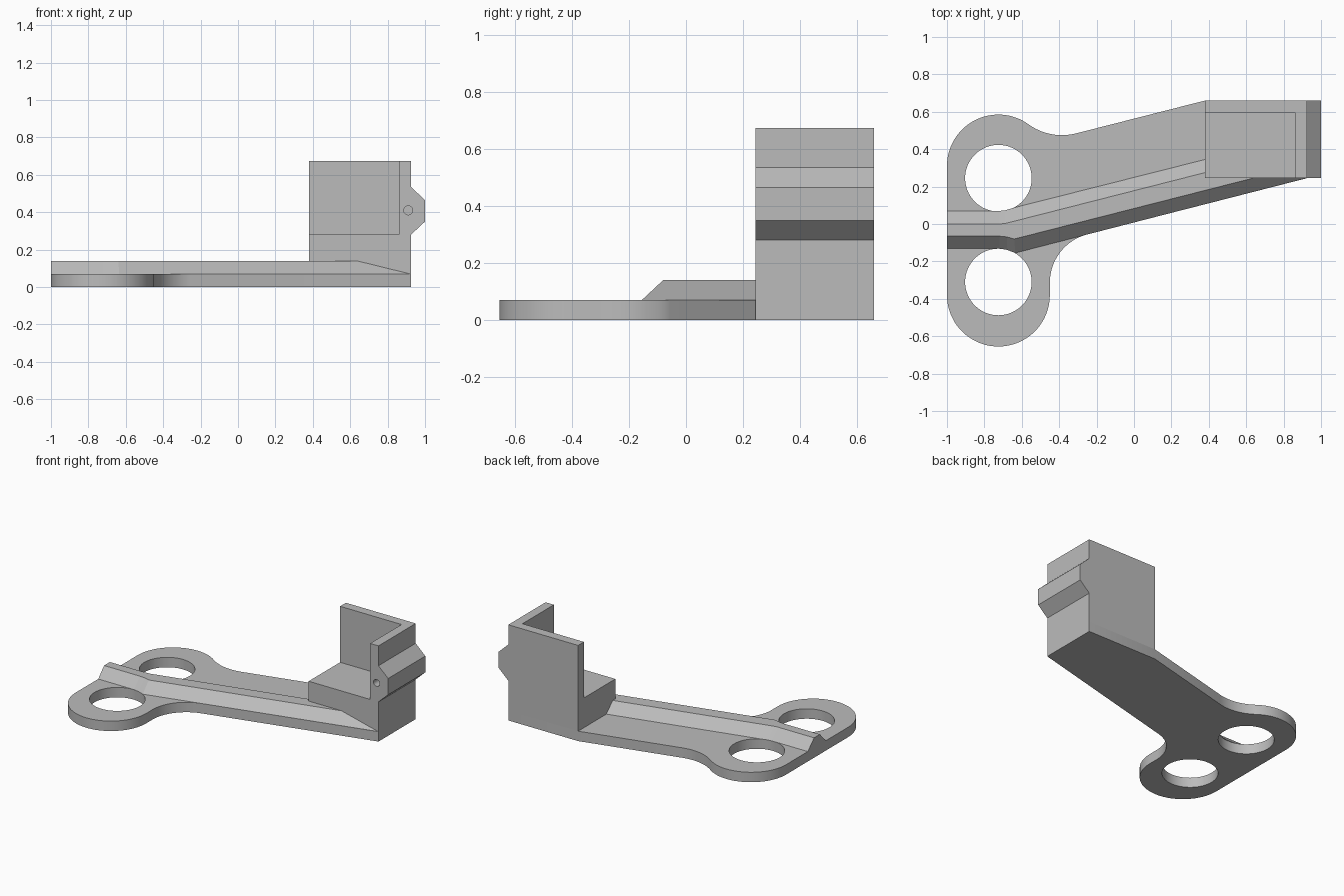
import bpy, bmesh
from math import sin, cos, radians
from mathutils import Matrix

cube = bpy.data.objects.get("Cube")
if cube:
    bpy.data.objects.remove(cube)

GREY = bpy.data.materials.new("plain grey")
GREY.use_nodes = True
GREY.diffuse_color = (0.5, 0.5, 0.5, 1)
GREY.node_tree.nodes["Principled BSDF"].inputs["Base Color"].default_value = (0.5, 0.5, 0.5, 1)


def finish(name, bm):
    bmesh.ops.recalc_face_normals(bm, faces=bm.faces)
    mesh = bpy.data.meshes.new(name)
    bm.to_mesh(mesh)
    bm.free()
    obj = bpy.data.objects.new(name, mesh)
    mesh.materials.append(GREY)
    bpy.context.collection.objects.link(obj)
    return obj


def prism(name, points, direction):
    """Closed outline pushed along a direction."""
    bm = bmesh.new()
    face = bm.faces.new([bm.verts.new(p) for p in points])
    new = bmesh.ops.extrude_face_region(bm, geom=[face], use_keep_orig=True)["geom"]
    bmesh.ops.translate(bm, vec=direction, verts=[v for v in new if isinstance(v, bmesh.types.BMVert)])
    return finish(name, bm)


def arc(cx, cy, r, start, end, steps=24):
    angles = [radians(start + (end - start) * i / steps) for i in range(steps + 1)]
    return [(cx + r * cos(a), cy + r * sin(a)) for a in angles]


def cut(obj, cutter):
    cutter.hide_render = True
    mod = obj.modifiers.new("cut", 'BOOLEAN')
    mod.operation, mod.solver, mod.object = 'DIFFERENCE', 'EXACT', cutter
    select(obj)
    bpy.ops.object.modifier_apply(modifier=mod.name)
    bpy.data.objects.remove(cutter)


def select(obj):
    bpy.ops.object.select_all(action='DESELECT')
    obj.select_set(True)
    bpy.context.view_layer.objects.active = obj


T = 0.07            # plate thickness and rib height
FRONT, BACK, RIGHT, LEFT = 0.245, 0.66, 0.925, 0.38
TILT = 14.5         # angle of the arm

# Base plate: two rounded lugs blended into a slanted arm
outline = arc(-0.725, -0.38, 0.275, 180, 360, 40)
outline += arc(-0.183, -0.314, 0.267, 180, 90 + TILT)
outline += [(RIGHT, FRONT), (RIGHT, BACK), (LEFT, BACK)]
outline += arc(-0.385, 0.78, 0.305, 270 + TILT, 234)
outline += arc(-0.725, 0.31, 0.275, 54, 180, 32)
plate = prism("base_plate", [(x, y, 0) for x, y in outline], (0, 0, T))
for cy in (0.245, -0.31):
    ring = arc(-0.725, cy, 0.178, 0, 360, 64)[:-1]
    cut(plate, prism("hole_cutter", [(x, y, -0.1) for x, y in ring], (0, 0, 0.4)))

# Raised rib: rows of upper foot, upper crest, lower crest, lower foot
rows = [
    [(-1, 0.07), (-1, 0), (-1, -0.065), (-1, -0.13)],
    [(-0.72, 0.07), (-0.72, 0), (-0.72, -0.065), (-0.72, -0.131)],
    [(-0.69, 0.073), (-0.69, 0.003), (-0.68, -0.069), (-0.68, -0.138)],
    [(-0.65, 0.085), (-0.66, 0.01), (-0.64, -0.08), (-0.635, -0.155)],
    [(0.4, 0.35), (0.4, 0.28), (0.64, 0.246), (RIGHT, 0.246)],
]
bm = bmesh.new()
grid = [[bm.verts.new((x, y, z)) for (x, y), z in zip(row, (T, 2 * T, 2 * T, T))] for row in rows]
for a, b in zip(grid, grid[1:]):
    for i in range(4):
        j = (i + 1) % 4
        bm.faces.new((a[i], a[j], b[j], b[i]))
bm.faces.new(grid[0])
bm.faces.new(grid[-1])
rib = finish("arm_rib", bm)

# End bracket: side profile with a bevelled ridge, hollowed to two walls and a floor
profile = [(LEFT, T), (RIGHT, T), (RIGHT, 0.28), (1, 0.35), (1, 0.465),
           (RIGHT, 0.535), (RIGHT, 0.675), (LEFT, 0.675)]
bracket = prism("end_bracket", [(x, FRONT, z) for x, z in profile], (0, BACK - FRONT, 0))
pocket = [(0.2, 0.1), (0.86, 0.1), (0.86, 0.595), (0.2, 0.595)]
cut(bracket, prism("pocket_cutter", [(x, y, 0.28) for x, y in pocket], (0, 0, 1)))

# Blind pin hole in the front of the ridge
pin = arc(0.91, 0.41, 0.024, 0, 360, 24)[:-1]
cut(bracket, prism("pin_cutter", [(x, FRONT - 0.1, z) for x, z in pin], (0, 0.45, 0)))

for part in (plate, bracket):
    select(part)
    bpy.ops.object.shade_smooth_by_angle(angle=radians(25))
